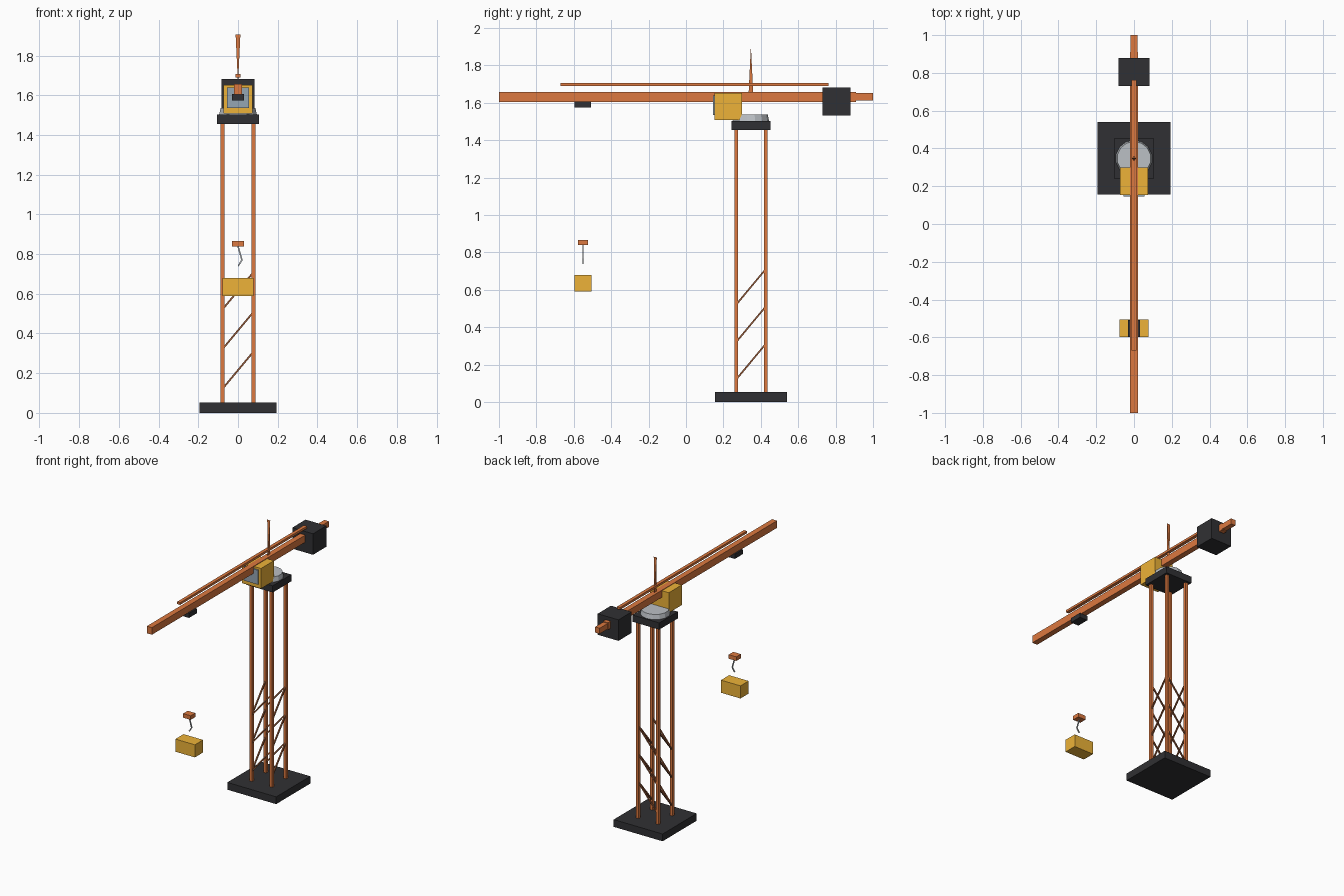
import bpy, bmesh
from mathutils import Vector

if "Cube" in bpy.data.objects:
    bpy.data.objects.remove(bpy.data.objects["Cube"])


def material(name, rgb):
    m = bpy.data.materials.new(name)
    m.diffuse_color = (*rgb, 1)
    m.use_nodes = True
    m.node_tree.nodes["Principled BSDF"].inputs["Base Color"].default_value = m.diffuse_color
    return m


ORANGE = material("orange paint", (0.72, 0.19, 0.05))
BROWN = material("brown steel", (0.30, 0.10, 0.04))
YELLOW = material("yellow paint", (0.85, 0.45, 0.04))
BLACK = material("dark concrete", (0.03, 0.03, 0.033))
GREY = material("light metal", (0.5, 0.53, 0.56))
GLASS = material("window glass", (0.3, 0.38, 0.45))


def finish(name, bm, mat):
    bmesh.ops.recalc_face_normals(bm, faces=bm.faces)
    me = bpy.data.meshes.new(name)
    bm.to_mesh(me)
    bm.free()
    me.materials.append(mat)
    ob = bpy.data.objects.new(name, me)
    bpy.context.collection.objects.link(ob)
    return ob


def box(name, x, y, z, mat):
    """Box from (min, max) ranges on each axis."""
    bm = bmesh.new()
    bmesh.ops.create_cube(bm, size=1)
    for v in bm.verts:
        v.co = [r[0] + (c + 0.5) * (r[1] - r[0]) for r, c in zip((x, y, z), v.co)]
    return finish(name, bm, mat)


def rods(name, paths, t, mat):
    """Square rods of thickness t along a list of segments."""
    bm = bmesh.new()
    for a, b in paths:
        a, b = Vector(a), Vector(b)
        d = b - a
        verts = bmesh.ops.create_cube(bm, size=1)["verts"]
        q = d.to_track_quat('Z', 'Y')
        for v in verts:
            v.co = (a + b) / 2 + q @ Vector((v.co.x * t, v.co.y * t, v.co.z * d.length))
    return finish(name, bm, mat)


CY = 0.347   # tower axis
R = 0.079    # tower half width

# Foundation and tower legs
box("foundation", (-0.193, 0.193), (0.155, 0.54), (0, 0.052), BLACK)
for i, sx in enumerate((-1, 1)):
    for j, sy in enumerate((-1, 1)):
        x, y = sx * R, CY + sy * R
        box(f"tower_leg_{i * 2 + j + 1}", (x - 0.01, x + 0.01),
            (y - 0.01, y + 0.01), (0.05, 1.457), ORANGE)

# Diagonal braces on all four tower faces
braces = []
for z in (0.12, 0.32, 0.52):
    for s in (-R, R):
        braces.append(((-R, CY + s, z), (R, CY + s, z + 0.19)))
        braces.append(((s, CY - R, z), (s, CY + R, z + 0.19)))
rods("tower_braces", braces, 0.009, BROWN)

# Slewing platform and turntable
box("slewing_platform", (-0.105, 0.105), (0.242, 0.452), (1.455, 1.503), BLACK)
bm = bmesh.new()
bmesh.ops.create_cone(bm, cap_ends=True, segments=14, radius1=0.098, radius2=0.09, depth=0.037)
bmesh.ops.translate(bm, verts=bm.verts, vec=(0, CY, 1.518))
finish("turntable", bm, GREY)

# Jib, counter jib and upper tie bar
box("jib", (-0.02, 0.02), (-1, 0.91), (1.605, 1.656), ORANGE)
box("counter_jib", (-0.018, 0.018), (0.9, 1), (1.611, 1.651), ORANGE)
box("tie_bar", (-0.012, 0.012), (-0.67, 0.762), (1.69, 1.706), ORANGE)
box("counterweight", (-0.082, 0.082), (0.73, 0.88), (1.532, 1.682), BLACK)

# Mast top: wedge twisting from a y edge to an x edge
bm = bmesh.new()
pts = [(0, CY - 0.012, 1.655), (0, CY + 0.012, 1.655), (-0.012, CY, 1.905), (0.012, CY, 1.905)]
bmesh.ops.convex_hull(bm, input=[bm.verts.new(p) for p in pts])
finish("mast_top", bm, ORANGE)

# Operator cab
box("cab", (-0.074, 0.074), (0.153, 0.3), (1.508, 1.652), YELLOW)
box("cab_window", (-0.056, 0.056), (0.145, 0.158), (1.535, 1.638), GLASS)

# Trolley, hook and load
box("trolley", (-0.031, 0.031), (-0.597, -0.507), (1.574, 1.607), BLACK)
box("hook_block", (-0.03, 0.03), (-0.577, -0.525), (0.838, 0.867), ORANGE)
hook = [(0, -0.551, 0.84), (0.02, -0.551, 0.77), (0.001, -0.551, 0.74)]
rods("hook", list(zip(hook, hook[1:])), 0.007, GREY)
box("load", (-0.077, 0.077), (-0.597, -0.505), (0.59, 0.68), YELLOW)
